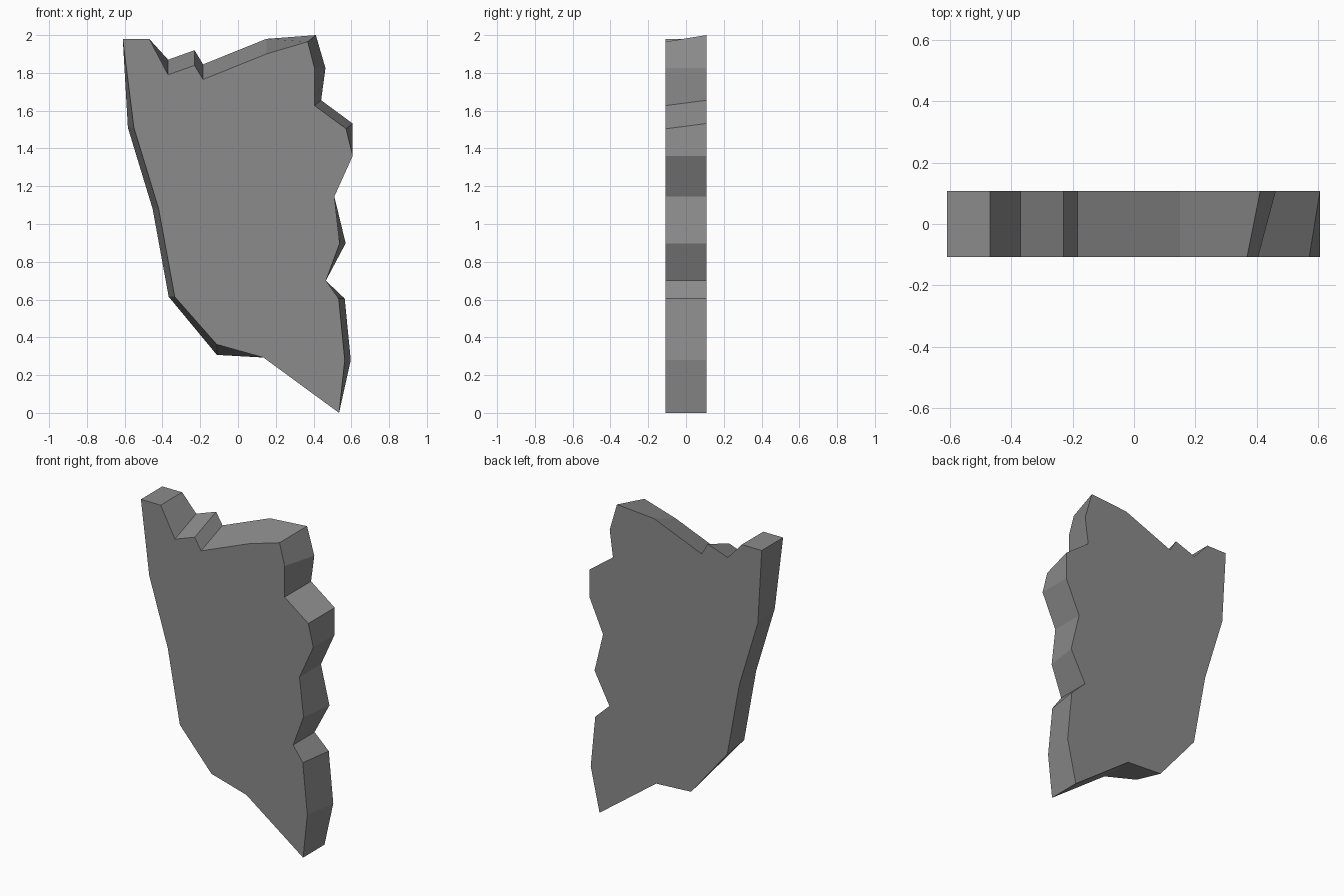
import bpy
import bmesh

HALF_DEPTH = 0.108

# Remove the default cube
default_cube = bpy.data.objects.get("Cube")
if default_cube:
    bpy.data.objects.remove(default_cube, do_unlink=True)


def make_material(name, colour):
    material = bpy.data.materials.new(name)
    material.use_nodes = True
    material.diffuse_color = colour
    shader = material.node_tree.nodes["Principled BSDF"]
    shader.inputs["Base Color"].default_value = colour
    return material


# Outline runs clockwise in sections: (front face shift in x and z, back face points)
STRAIGHT = (0, 0)
LEFTWARD = (-0.032, 0)
outline_sections = [
    # upper corner and notched top edge
    (STRAIGHT, [(-0.61, 1.98), (-0.47, 1.98)]),
    ((0, -0.08), [(-0.37, 1.87), (-0.23, 1.92), (-0.185, 1.845), (0.15, 1.98)]),
    # upper corner and jagged side
    ((-0.043, -0.035), [(0.412, 2.0)]),
    ((-0.058, 0), [(0.463, 1.825)]),
    ((-0.035, -0.028), [(0.44, 1.655), (0.607, 1.532)]),
    (STRAIGHT, [(0.607, 1.36), (0.51, 1.145)]),
    (LEFTWARD, [(0.57, 0.898)]),
    (STRAIGHT, [(0.465, 0.70)]),
    (LEFTWARD, [(0.565, 0.605), (0.597, 0.28)]),
    # bottom tip and underside
    (STRAIGHT, [(0.535, 0.0), (0.135, 0.293)]),
    ((0, 0.055), [(-0.112, 0.307)]),
    # long sloping side
    ((0.032, 0), [(-0.367, 0.615), (-0.452, 1.08), (-0.583, 1.51)]),
]


def build_slab(name, sections, material):
    """Join the front and back outlines into one flat-shaded slab."""
    bm = bmesh.new()
    front, back = [], []
    for (shift_x, shift_z), points in sections:
        for x, z in points:
            back.append(bm.verts.new((x, HALF_DEPTH, z)))
            front.append(bm.verts.new((x + shift_x, -HALF_DEPTH, z + shift_z)))

    # Broad faces and the rim between them
    bm.faces.new(front)
    bm.faces.new(list(reversed(back)))
    count = len(front)
    for i in range(count):
        j = (i + 1) % count
        bm.faces.new((front[j], front[i], back[i], back[j]))

    bmesh.ops.recalc_face_normals(bm, faces=bm.faces)
    mesh = bpy.data.meshes.new(name)
    bm.to_mesh(mesh)
    bm.free()
    mesh.materials.append(material)
    slab = bpy.data.objects.new(name, mesh)
    bpy.context.collection.objects.link(slab)
    return slab


stone_grey = make_material("stone grey", (0.26, 0.26, 0.26, 1))
build_slab("broken_stone_slab", outline_sections, stone_grey)
